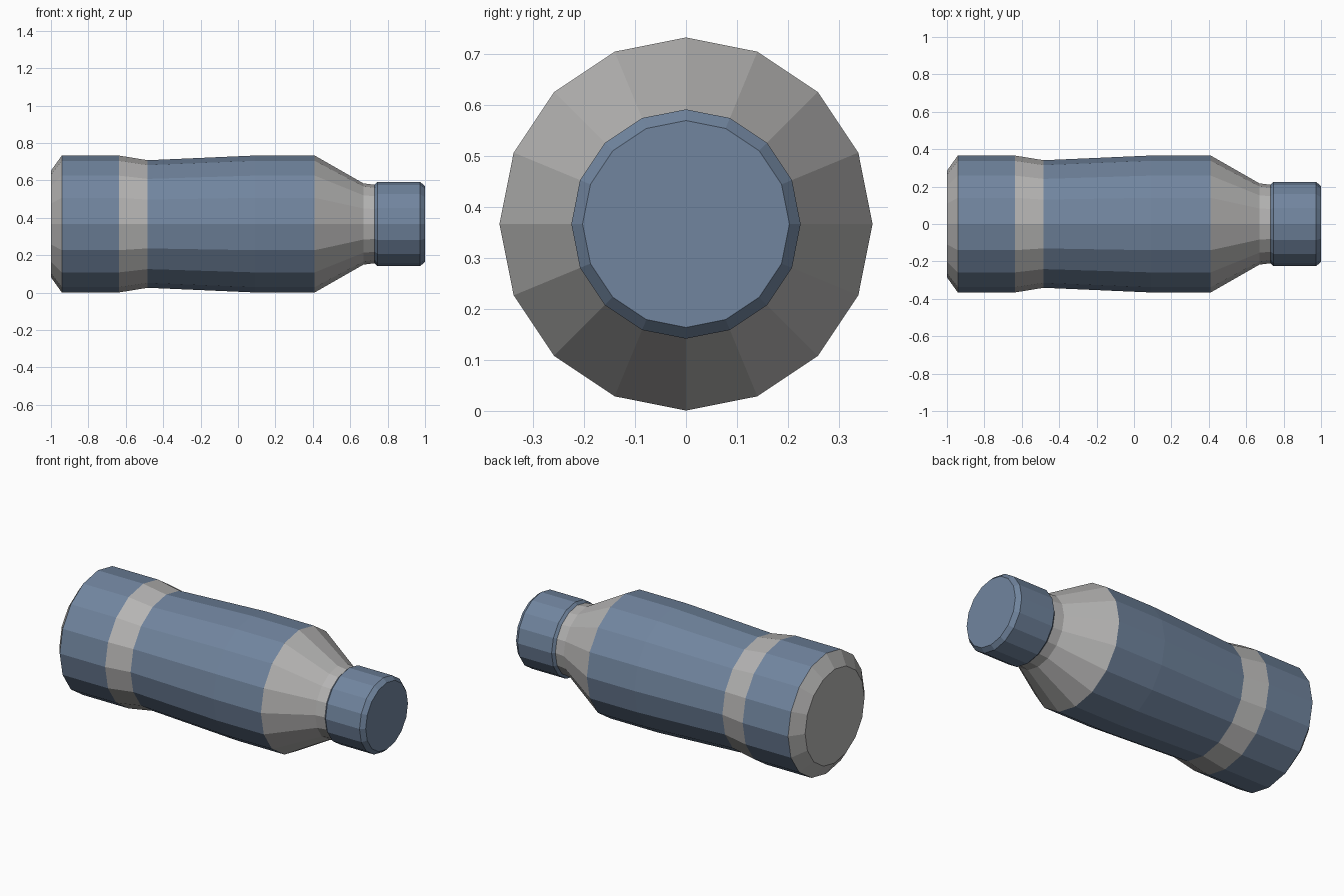
import bpy, bmesh, math

if "Cube" in bpy.data.objects:
    bpy.data.objects.remove(bpy.data.objects["Cube"])

SIDES = 16
AXIS_Z = 0.367


def material(name, rgb):
    m = bpy.data.materials.new(name)
    m.diffuse_color = (*rgb, 1)
    m.use_nodes = True
    m.node_tree.nodes["Principled BSDF"].inputs["Base Color"].default_value = m.diffuse_color
    return m


blue = material("slate blue", (0.165, 0.235, 0.345))
grey = material("light grey", (0.46, 0.455, 0.45))


def lathe_x(name, profile, colours, mats):
    """Revolve (x, radius) pairs about the long axis; colours gives one index per band."""
    bm = bmesh.new()
    rings = []
    for x, r in profile:
        rings.append([bm.verts.new((x, r * math.sin(2 * math.pi * i / SIDES),
                                    AXIS_Z + r * math.cos(2 * math.pi * i / SIDES)))
                      for i in range(SIDES)])
    for a, b, c in zip(rings, rings[1:], colours):
        for i in range(SIDES):
            j = (i + 1) % SIDES
            bm.faces.new((a[i], a[j], b[j], b[i])).material_index = c
    bm.faces.new(rings[0]).material_index = colours[0]
    bm.faces.new(rings[-1]).material_index = colours[-1]
    bmesh.ops.recalc_face_normals(bm, faces=bm.faces)
    me = bpy.data.meshes.new(name)
    bm.to_mesh(me)
    bm.free()
    for m in mats:
        me.materials.append(m)
    ob = bpy.data.objects.new(name, me)
    bpy.context.collection.objects.link(ob)
    return ob


# Bottle lying on its side: base bevel, lower band, grip waist, label, shoulder, neck
lathe_x("bottle_body",
        [(-1.0, 0.285), (-0.942, 0.366), (-0.637, 0.366), (-0.483, 0.341),
         (0.09, 0.366), (0.41, 0.366), (0.671, 0.217), (0.74, 0.209)],
        [1, 0, 1, 0, 0, 1, 1], [blue, grey])

# Screw cap with bevelled rims
lathe_x("bottle_cap",
        [(0.724, 0.203), (0.746, 0.225), (0.974, 0.225), (1.0, 0.203)],
        [0, 0, 0], [blue])
